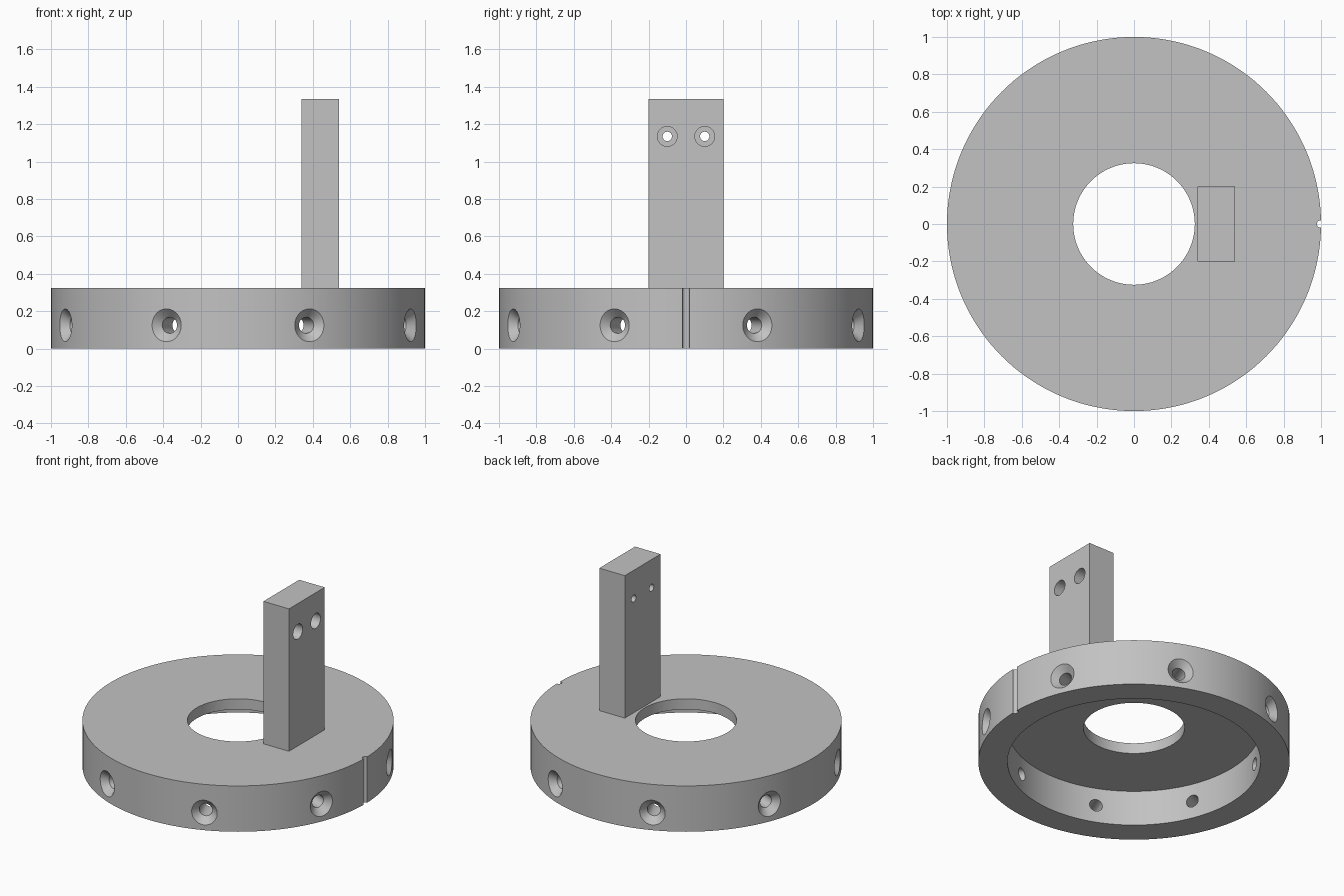
import bpy
import bmesh
from math import cos, sin, pi, radians
from mathutils import Matrix, Vector

old = bpy.data.objects.get("Cube")
if old:
    bpy.data.objects.remove(old, do_unlink=True)

HEIGHT, HUB_R, RECESS_R, RECESS_Z = 0.325, 0.325, 0.813, 0.25
HOLE_Z = 0.125

# One plain grey
grey = bpy.data.materials.new("light_grey")
grey.use_nodes = True
grey.diffuse_color = (0.54, 0.54, 0.54, 1)
grey.node_tree.nodes["Principled BSDF"].inputs["Base Color"].default_value = grey.diffuse_color


def make_object(name, bm):
    bmesh.ops.recalc_face_normals(bm, faces=bm.faces)
    mesh = bpy.data.meshes.new(name)
    bm.to_mesh(mesh)
    bm.free()
    obj = bpy.data.objects.new(name, mesh)
    bpy.context.collection.objects.link(obj)
    mesh.materials.append(grey)
    return obj


def lathe(name, profile, segments, matrix=Matrix(), closed=False):
    """Revolve (radius, height) points around z; an open profile gets end caps."""
    bm = bmesh.new()
    rings = [[bm.verts.new((r * cos(2 * pi * i / segments), r * sin(2 * pi * i / segments), z))
              for i in range(segments)] for r, z in profile]
    pairs = list(zip(rings, rings[1:]))
    if closed:
        pairs.append((rings[-1], rings[0]))
    else:
        bm.faces.new(rings[0])
        bm.faces.new(rings[-1])
    for a, b in pairs:
        for i in range(segments):
            j = (i + 1) % segments
            bm.faces.new((a[i], a[j], b[j], b[i]))
    bm.transform(matrix)
    return make_object(name, bm)


def cut(obj, cutters):
    bpy.context.view_layer.objects.active = obj
    for cutter in cutters:
        mod = obj.modifiers.new("cut", "BOOLEAN")
        mod.operation = "DIFFERENCE"
        mod.solver = "EXACT"
        mod.object = cutter
        bpy.ops.object.modifier_apply(modifier=mod.name)
        bpy.data.objects.remove(cutter, do_unlink=True)


def smooth(obj):
    bpy.ops.object.select_all(action="DESELECT")
    obj.select_set(True)
    bpy.context.view_layer.objects.active = obj
    bpy.ops.object.shade_smooth_by_angle(angle=radians(30))


# Round base with a centre hole and a recessed underside
base = lathe("round_base", [(HUB_R, HEIGHT), (1, HEIGHT), (1, 0), (RECESS_R, 0),
                            (RECESS_R, RECESS_Z), (HUB_R, RECESS_Z)], 144, closed=True)

# Eight countersunk radial holes through the rim
cutters = []
for k in range(8):
    place = (Matrix.Translation((0, 0, HOLE_Z)) @ Matrix.Rotation(pi / 8 + k * pi / 4, 4, "Z")
             @ Matrix.Rotation(pi / 2, 4, "Y"))
    cutters.append(lathe("hole_cutter", [(0.043, 0.7), (0.043, 0.955), (0.113, 1.025)], 40, place))

# Small index groove on the +x edge
cutters.append(lathe("groove_cutter", [(0.02, -0.1), (0.02, HEIGHT + 0.1)], 24,
                     Matrix.Translation((0.998, 0, 0))))
cut(base, cutters)
smooth(base)

# Upright post
post_min, post_max = Vector((0.34, -0.2, HEIGHT)), Vector((0.54, 0.2, 1.335))
bm = bmesh.new()
bmesh.ops.create_cube(bm, size=1)
bmesh.ops.scale(bm, vec=post_max - post_min, verts=bm.verts)
bmesh.ops.translate(bm, vec=(post_min + post_max) / 2, verts=bm.verts)
post = make_object("upright_post", bm)

# Two counterbored screw holes, wide on the +x face
cutters = []
for y in (-0.1, 0.1):
    place = Matrix.Translation((0, y, 1.135)) @ Matrix.Rotation(pi / 2, 4, "Y")
    cutters.append(lathe("screw_cutter", [(0.025, 0.3), (0.025, 0.44), (0.053, 0.44), (0.053, 0.6)],
                         32, place))
cut(post, cutters)
smooth(post)
